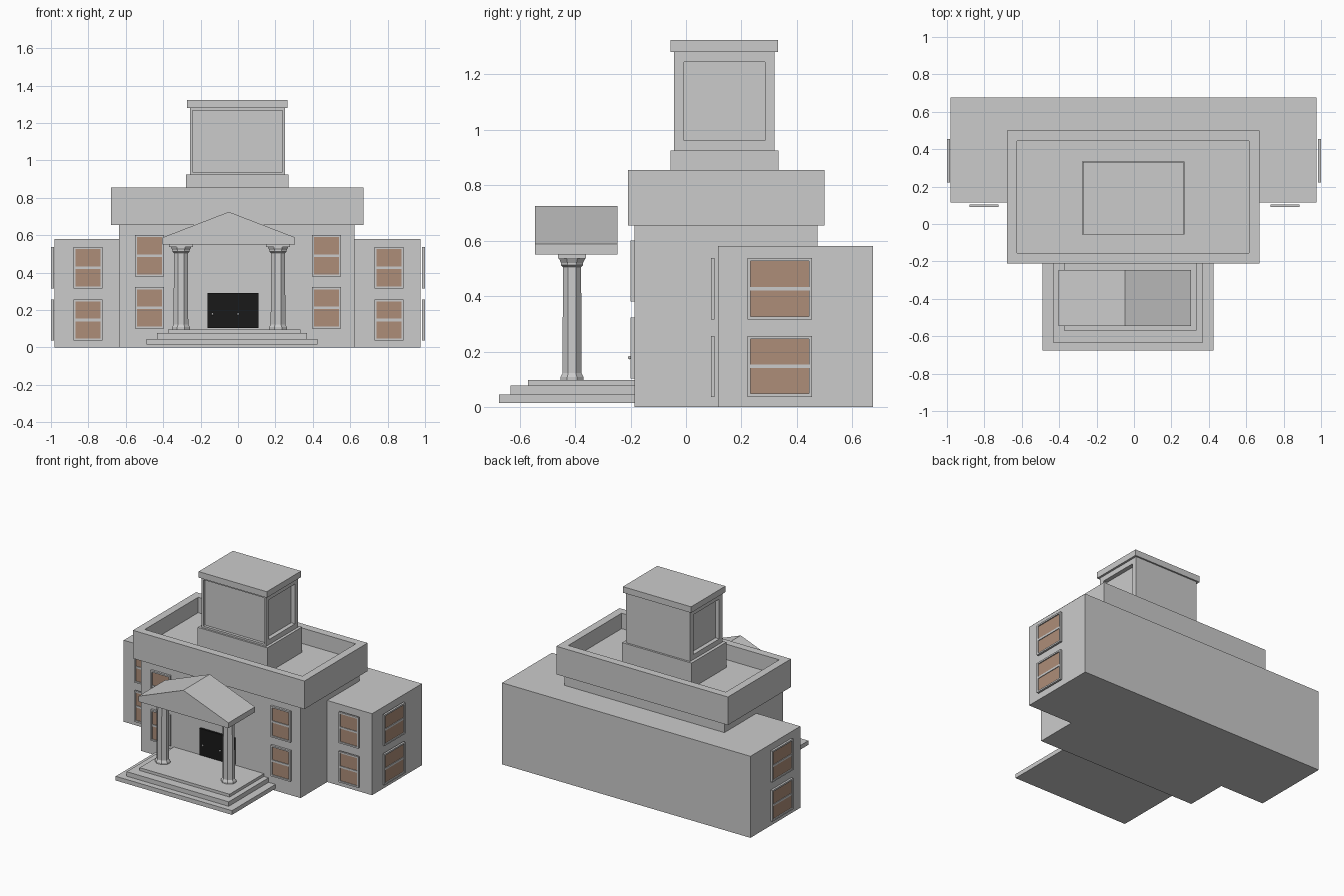
import bpy, bmesh
from math import pi, cos, sin
from mathutils import Vector

if "Cube" in bpy.data.objects:
    bpy.data.objects.remove(bpy.data.objects["Cube"])


def material(name, rgb):
    m = bpy.data.materials.new(name)
    m.diffuse_color = (*rgb, 1)
    m.use_nodes = True
    m.node_tree.nodes["Principled BSDF"].inputs["Base Color"].default_value = m.diffuse_color
    return m


BROWN = material("brown_pane", (0.42, 0.27, 0.19))
BLACK = material("black_door", (0.01, 0.01, 0.01))


def finish(name, bm, mat=None):
    bmesh.ops.recalc_face_normals(bm, faces=bm.faces)
    me = bpy.data.meshes.new(name)
    bm.to_mesh(me)
    bm.free()
    ob = bpy.data.objects.new(name, me)
    bpy.context.collection.objects.link(ob)
    if mat:
        me.materials.append(mat)
    return ob


def box(name, x, y, z, mat=None, recesses=()):
    """Box from ranges; recesses = (normal, margin, depth) sunk panels."""
    bm = bmesh.new()
    bmesh.ops.create_cube(bm, size=1)
    for v in bm.verts:
        v.co = [r[0] if c < 0 else r[1] for r, c in zip((x, y, z), v.co)]
    bm.normal_update()
    for n, margin, depth in recesses:
        n = Vector(n)
        face = max(bm.faces, key=lambda f: f.normal.dot(n) * 10 + f.calc_area())
        bmesh.ops.inset_region(bm, faces=[face], thickness=margin, use_even_offset=True)
        ret = bmesh.ops.inset_region(bm, faces=[face], thickness=0, depth=0)
        bmesh.ops.translate(bm, verts=face.verts, vec=-n * depth)
        bmesh.ops.remove_doubles(bm, verts=bm.verts, dist=1e-5)
        bm.normal_update()
    return finish(name, bm, mat)


# Main masses
box("wing_block", (-.98, .975), (.115, .675), (0, .58))
box("main_block", (-.635, .622), (-.185, .475), (0, .655))
box("parapet", (-.68, .67), (-.21, .5), (.655, .855), recesses=[((0, 0, 1), .055, .11)])

# Tower with sunk panels on front and sides
box("tower_base", (-.278, .27), (-.056, .334), (.74, .925))
box("tower_body", (-.256, .25), (-.043, .32), (.925, 1.28),
    recesses=[((0, -1, 0), .013, .02), ((1, 0, 0), .036, .03), ((-1, 0, 0), .036, .03)])
box("tower_cap", (-.272, .265), (-.055, .331), (1.28, 1.323))

# Steps
box("step_low", (-.49, .425), (-.675, -.185), (.015, .045))
box("step_mid", (-.433, .37), (-.633, -.185), (.045, .077))
box("step_top", (-.375, .333), (-.57, -.185), (.077, .097))

# Pediment: gabled profile extruded in depth
bm = bmesh.new()
profile = [(-.403, .55), (.306, .55), (.306, .588), (-.049, .725), (-.403, .588)]
face = bm.faces.new([bm.verts.new((x, -.545, z)) for x, z in profile])
ext = bmesh.ops.extrude_face_region(bm, geom=[face])
bmesh.ops.translate(bm, vec=(0, .298, 0),
                    verts=[g for g in ext["geom"] if isinstance(g, bmesh.types.BMVert)])
finish("pediment", bm)


# Columns: stacked octagonal rings under a slab capital
def column(name, cx, cy):
    rings = [(.097, .042), (.108, .042), (.122, .034), (.505, .033),
             (.512, .040), (.52, .040), (.533, .046), (.538, .046)]
    bm = bmesh.new()
    prev = None
    for z, r in rings:
        r /= cos(pi / 8)
        ring = [bm.verts.new((cx + 1.15 * r * cos((i + .5) * pi / 4),
                              cy + r * sin((i + .5) * pi / 4), z)) for i in range(8)]
        if prev:
            for i in range(8):
                j = (i + 1) % 8
                bm.faces.new((prev[i], prev[j], ring[j], ring[i]))
        else:
            bm.faces.new(ring)
        prev = ring
    bm.faces.new(prev)
    finish(name, bm)
    box(name + "_capital", (cx - .064, cx + .064), (cy - .051, cy + .051), (.536, .552))


column("column_left", -.305, -.411)
column("column_right", .214, -.411)


# Windows: frame, sunk pane and middle rail, placed along a wall axis
def window(name, u, z, d, side=0):
    """u = range along the wall, d = (front, back) depth; side: 0 faces -y, +-1 faces +-x."""
    front, back = d
    mid = front + (back - front) * .5
    w = .011

    def part(label, ur, zr, dr, mat=None):
        dr = tuple(sorted(dr))
        a, b = (dr, ur) if side else (ur, dr)
        box(name + label, a, b, zr, mat)

    part("_jamb_a", (u[0], u[0] + w), z, d)
    part("_jamb_b", (u[1] - w, u[1]), z, d)
    inner = (u[0] + w, u[1] - w)
    part("_sill", inner, (z[0], z[0] + w), d)
    part("_head", inner, (z[1] - w, z[1]), d)
    part("_pane", inner, (z[0] + w, z[1] - w), (mid, back), BROWN)
    c = (z[0] + z[1]) / 2
    part("_rail", inner, (c - .007, c + .007), (front + (back - front) * .2, mid))


for k, (zw, zm) in enumerate([((.037, .257), (.102, .322)), ((.316, .537), (.38, .601))]):
    for s, label in ((-1, "left"), (1, "right")):
        window(f"wing_window_{label}_{k}", (-.88, -.725) if s < 0 else (.729, .884), zw, (.09, .103))
        window(f"main_window_{label}_{k}", (-.55, -.396) if s < 0 else (.395, .55), zm, (-.2, -.185))
        window(f"side_window_{label}_{k}", (.221, .454), zw, (s * 1.0, s * .985), s)

# Double door with knobs
for label, x0 in (("left", -.163), ("right", -.026)):
    box("door_" + label, (x0, x0 + .136), (-.2, -.185), (.103, .292), BLACK)
    bm = bmesh.new()
    bmesh.ops.create_uvsphere(bm, u_segments=10, v_segments=6, radius=.006)
    bmesh.ops.translate(bm, verts=bm.verts, vec=(x0 + .027, -.204, .178))
    finish("door_knob_" + label, bm)
